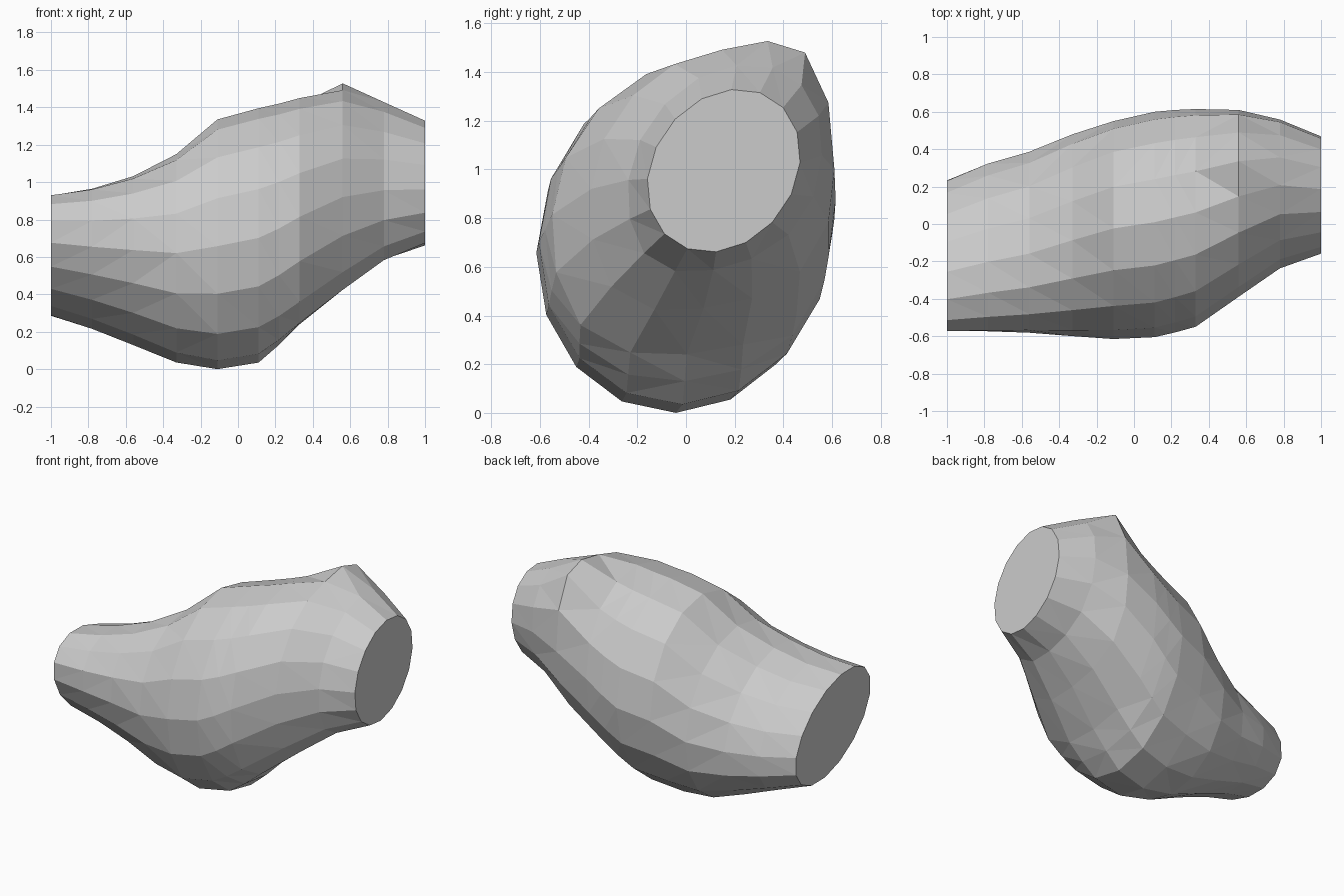
import bpy, bmesh
from math import sin, cos, pi, exp

if "Cube" in bpy.data.objects:
    bpy.data.objects.remove(bpy.data.objects["Cube"])

SIDES = 16
# stations along x: y min, y max, z min, z max, tilt of the oval, fullness of its underside
STATIONS = [
    (-1.00, -0.58, 0.24, 0.28, 0.935, -0.42, 0.0),
    (-0.78, -0.58, 0.33, 0.21, 0.97, -0.34, 0.0),
    (-0.56, -0.585, 0.39, 0.125, 1.035, -0.25, 0.0),
    (-0.33, -0.60, 0.48, 0.035, 1.15, -0.10, 0.0),
    (-0.11, -0.615, 0.55, 0.00, 1.335, 0.03, 0.0),
    (0.11, -0.605, 0.60, 0.035, 1.395, 0.04, 0.0),
    (0.22, -0.58, 0.61, 0.13, 1.42, 0.07, 0.04),
    (0.33, -0.55, 0.615, 0.24, 1.45, 0.10, 0.08),
    (0.56, -0.39, 0.61, 0.43, 1.49, 0.15, 0.10),
    (0.78, -0.24, 0.56, 0.585, 1.43, 0.24, 0.06),
    (1.00, -0.16, 0.47, 0.66, 1.33, 0.20, 0.0),
]


def ring(bm, x, y0, y1, z0, z1, tilt, full):
    """One tilted oval cross-section."""
    verts = []
    for i in range(SIDES):
        t = 2 * pi * i / SIDES - tilt / 2
        swell = 1 + full * sin(2 * t) ** 2 * (sin(t) < 0)
        y = (y0 + y1) / 2 + (y1 - y0) / 2 * cos(t) * swell
        z = (z0 + z1) / 2 + (z1 - z0) / 2 * sin(t + tilt) * swell
        # small raised corner on the upper back
        if z > 1.1:
            z += 0.12 * exp(-((x - 0.56) / 0.13) ** 2 - ((y - 0.47) / 0.17) ** 2)
        verts.append(bm.verts.new((x, y, z)))
    return verts


# faceted body lofted through the stations, with flat end caps
bm = bmesh.new()
rings = [ring(bm, *s) for s in STATIONS]
for a, b in zip(rings, rings[1:]):
    for i in range(SIDES):
        j = (i + 1) % SIDES
        bm.faces.new((a[i], a[j], b[j], b[i]))
bmesh.ops.triangulate(bm, faces=bm.faces[:])
bm.faces.new(rings[0][::-1])
bm.faces.new(rings[-1])
bmesh.ops.recalc_face_normals(bm, faces=bm.faces[:])

mesh = bpy.data.meshes.new("faceted_body")
bm.to_mesh(mesh)
bm.free()
bpy.context.collection.objects.link(bpy.data.objects.new("faceted_body", mesh))
